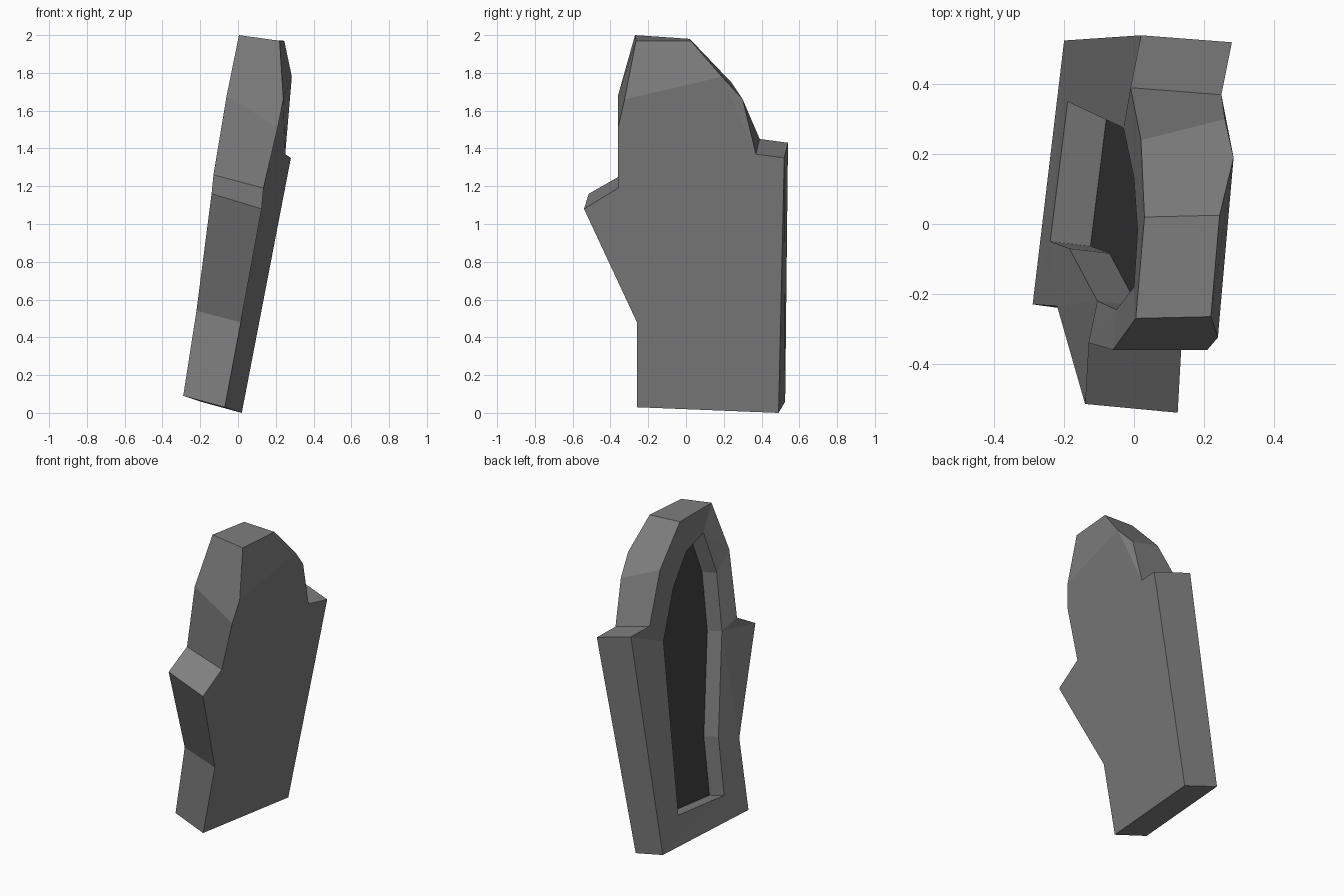
import bpy, bmesh
from mathutils import Vector

if "Cube" in bpy.data.objects:
    bpy.data.objects.remove(bpy.data.objects["Cube"])


def material(name, v):
    m = bpy.data.materials.new(name)
    m.diffuse_color = (v, v, v, 1)
    m.use_nodes = True
    m.node_tree.nodes["Principled BSDF"].inputs["Base Color"].default_value = m.diffuse_color
    return m


def finish(bm, name, mat):
    bmesh.ops.recalc_face_normals(bm, faces=bm.faces[:])
    me = bpy.data.meshes.new(name)
    bm.to_mesh(me)
    bm.free()
    me.materials.append(mat)
    ob = bpy.data.objects.new(name, me)
    bpy.context.collection.objects.link(ob)
    return ob


stone = material("grey stone", 0.21)
dark = material("dark panel", 0.045)

# Matching outlines of the leaning slab: front (+x side) and back (-x side)
front = [(-.07, -.26, .03), (.02, .49, 0), (.28, .52, 1.35), (.25, .37, 1.37),
         (.26, .30, 1.66), (.245, .025, 1.97), (.22, -.265, 1.97),
         (.21, -.36, 1.51), (.135, -.36, 1.19), (.125, -.54, 1.08), (.015, -.26, .48)]
back = [(-.29, -.23, .09), (-.20, .525, .06), (.02, .54, 1.43), (-.01, .39, 1.45),
        (.02, .24, 1.75), (.03, .02, 1.98), (.005, -.27, 2.0),
        (-.06, -.36, 1.68), (-.13, -.34, 1.26), (-.14, -.515, 1.16), (-.22, -.235, .54)]
# Recess opening on the back side, and its depth direction
opening = [(-.24, -.05, .24), (-.19, .35, .25), (-.03, .275, 1.31), (0, .13, 1.60),
           (.01, -.02, 1.78), (0, -.18, 1.84), (-.05, -.245, 1.57),
           (-.105, -.22, 1.21), (-.185, -.07, .60)]
depth = Vector((.115, -.014, -.035))

bm = bmesh.new()
f = [bm.verts.new(p) for p in front]
b = [bm.verts.new(p) for p in back]
o = [bm.verts.new(p) for p in opening]
d = [bm.verts.new(Vector(p) + depth) for p in opening]
# Corners of the sloped facet at the top of the front side
cut_r = bm.verts.new((.285, .19, 1.78))
cut_l = bm.verts.new((.24, -.325, 1.66))

# Rim, with the facet corners added where they fall
extra = {4: [cut_r], 6: [cut_l]}
n = len(f)
for i in range(n):
    j = (i + 1) % n
    bm.faces.new([b[i], f[i]] + extra.get(i, []) + [f[j], b[j]])

# Front side: top facet and main face
bm.faces.new([cut_r, f[5], f[6], cut_l])
bm.faces.new([f[3], f[4], cut_r])
bm.faces.new(f[:4] + [cut_r, cut_l] + f[7:])

# Recess walls
m = len(o)
for i in range(m):
    j = (i + 1) % m
    bm.faces.new([o[i], o[j], d[j], d[i]])

# Back frame around the opening
edges = [bm.edges.get((ring[i], ring[(i + 1) % len(ring)]))
         for ring in (b, o) for i in range(len(ring))]
bmesh.ops.triangle_fill(bm, edges=edges, use_beauty=True,
                        normal=Vector((-.98, .12, .16)).normalized())
finish(bm, "slab_frame", stone)

# Dark panel at the bottom of the recess
bm = bmesh.new()
panel = bm.faces.new([bm.verts.new(Vector(p) + depth) for p in opening])
panel.normal_update()
if panel.normal.x > 0:
    panel.normal_flip()
me = bpy.data.meshes.new("recess_panel")
bm.to_mesh(me)
bm.free()
me.materials.append(dark)
bpy.context.collection.objects.link(bpy.data.objects.new("recess_panel", me))
